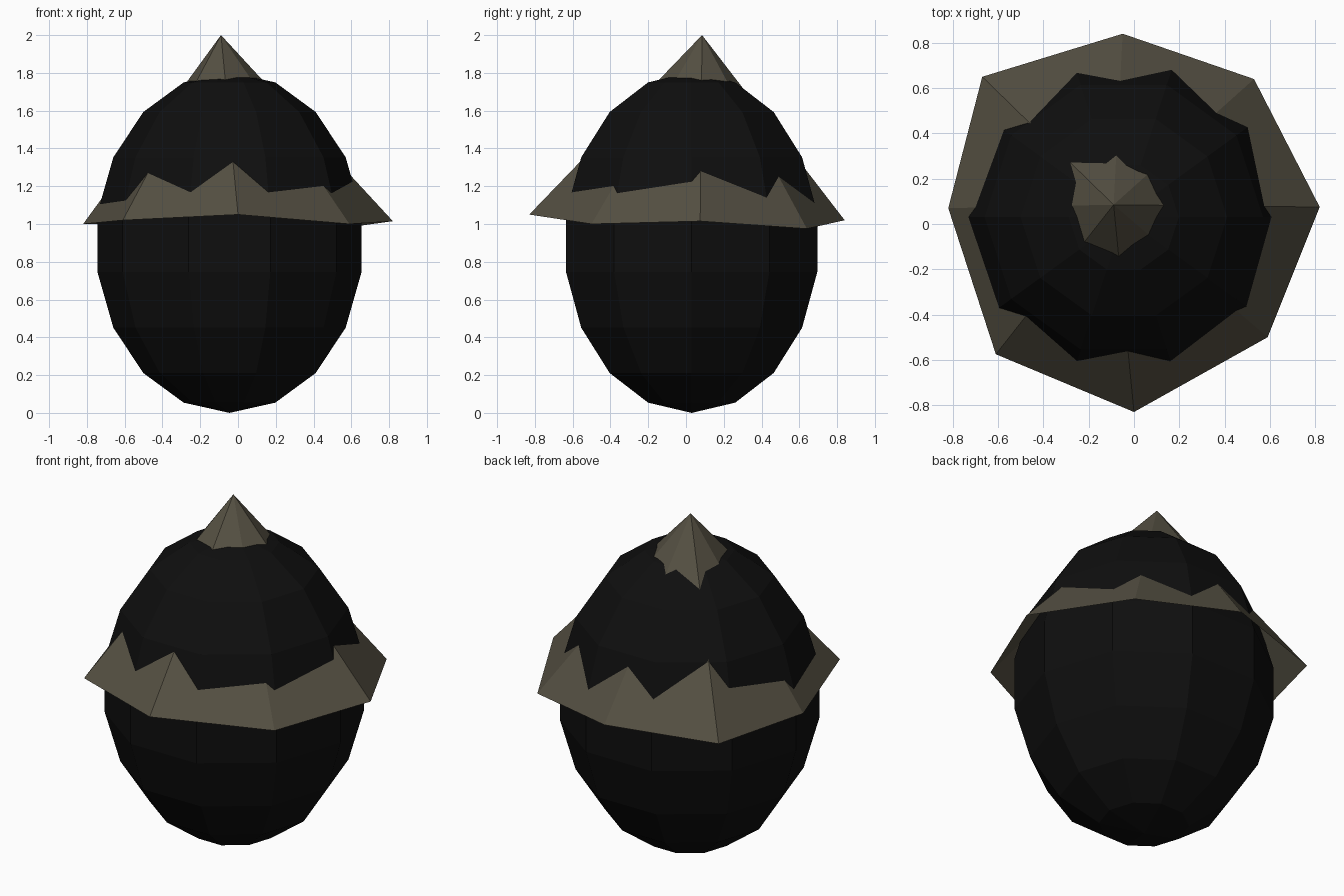
import bpy
import bmesh
from math import sin, cos, radians
from mathutils import Vector

if "Cube" in bpy.data.objects:
    bpy.data.objects.remove(bpy.data.objects["Cube"], do_unlink=True)


def make_material(name, rgb):
    mat = bpy.data.materials.new(name)
    mat.use_nodes = True
    mat.diffuse_color = (*rgb, 1)
    bsdf = mat.node_tree.nodes["Principled BSDF"]
    bsdf.inputs["Base Color"].default_value = (*rgb, 1)
    bsdf.inputs["Roughness"].default_value = 0.9
    return mat


def finish(name, bm, mat):
    bmesh.ops.recalc_face_normals(bm, faces=bm.faces)
    mesh = bpy.data.meshes.new(name)
    bm.to_mesh(mesh)
    bm.free()
    mesh.materials.append(mat)
    obj = bpy.data.objects.new(name, mesh)
    bpy.context.collection.objects.link(obj)
    return obj


def fan(bm, tip, ring):
    for a, b in zip(ring, ring[1:] + ring[:1]):
        bm.faces.new((tip, a, b))


black = make_material("soft black", (0.0045, 0.0045, 0.0045))
brown = make_material("dull brown", (0.09, 0.08, 0.055))

# Faceted egg-shaped body
SEGMENTS, RINGS = 10, 9
center = Vector((-0.045, 0.03, 0.902))
width, height = 0.71, 0.902
bm = bmesh.new()
rings = []
for r in range(1, RINGS):
    polar = radians(180 * r / RINGS)
    rings.append([])
    for s in range(SEGMENTS):
        turn = radians(360 * s / SEGMENTS)
        offset = Vector((width * sin(polar) * cos(turn),
                         width * sin(polar) * sin(turn),
                         -height * cos(polar)))
        rings[-1].append(bm.verts.new(center + offset))
for low, high in zip(rings, rings[1:]):
    for s in range(SEGMENTS):
        n = (s + 1) % SEGMENTS
        bm.faces.new((low[s], low[n], high[n], high[s]))
for side, ring in ((-1, rings[0]), (1, rings[-1])):
    fan(bm, bm.verts.new(center + Vector((0, 0, side * height))), ring)
finish("body", bm, black)

# Open, slightly crooked eight-sided pointed hat
rim = [(-0.82, 0.07, 1.0), (-0.61, -0.575, 1.02), (0, -0.83, 1.05),
       (0.59, -0.5, 1.0), (0.82, 0.075, 1.015), (0.53, 0.64, 0.975),
       (-0.05, 0.84, 1.02), (-0.67, 0.65, 1.0)]
bm = bmesh.new()
fan(bm, bm.verts.new((-0.09, 0.085, 2.0)), [bm.verts.new(p) for p in rim])
finish("pointed_hat", bm, brown)
